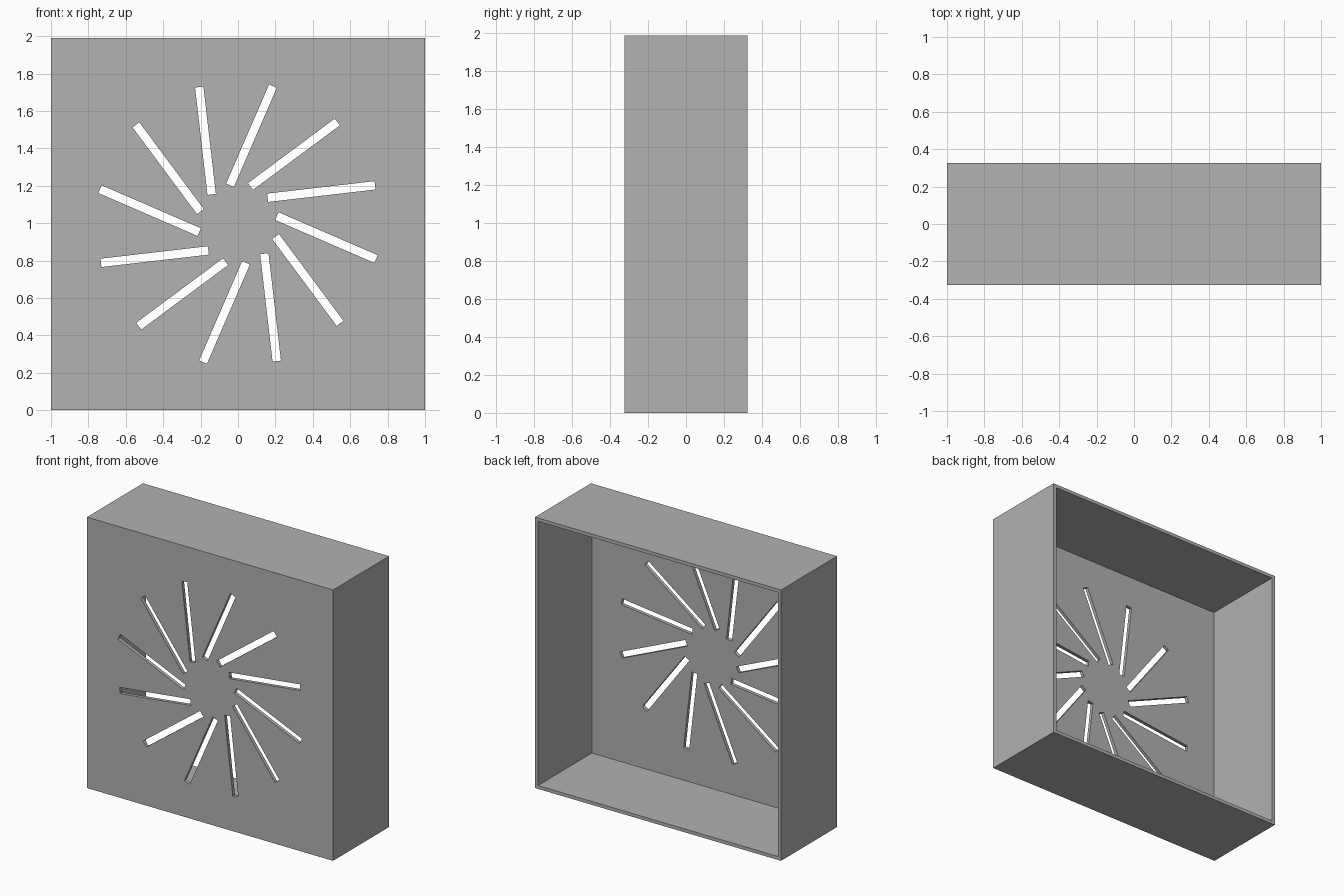
import bpy, bmesh, math
from mathutils import Matrix

W, D, H = 2.0, 0.65, 1.99       # outer size of the housing
WALL = 0.025
SLOTS = 12

cube = bpy.data.objects.get("Cube")
if cube:
    bpy.data.objects.remove(cube, do_unlink=True)

grey = bpy.data.materials.new("mid_grey")
grey.use_nodes = True
colour = (0.445, 0.445, 0.445, 1)
grey.diffuse_color = colour
grey.node_tree.nodes["Principled BSDF"].inputs["Base Color"].default_value = colour


def make_object(name, bm):
    bmesh.ops.recalc_face_normals(bm, faces=bm.faces)
    mesh = bpy.data.meshes.new(name)
    bm.to_mesh(mesh)
    bm.free()
    mesh.materials.append(grey)
    obj = bpy.data.objects.new(name, mesh)
    bpy.context.collection.objects.link(obj)
    return obj


def add_box(bm, size, matrix):
    bmesh.ops.create_cube(bm, size=1, matrix=matrix @ Matrix.Diagonal((*size, 1)))


# Housing: a thin-walled box, open at the back
bm = bmesh.new()
add_box(bm, (W, D, H), Matrix.Translation((0, 0, H / 2)))
bmesh.ops.recalc_face_normals(bm, faces=bm.faces)
back = [f for f in bm.faces if f.normal.y > 0.9]
bmesh.ops.delete(bm, geom=back, context='FACES_ONLY')
mesh = bpy.data.meshes.new("vent_housing")
bm.to_mesh(mesh)
bm.free()
mesh.materials.append(grey)
housing = bpy.data.objects.new("vent_housing", mesh)
bpy.context.collection.objects.link(housing)
shell = housing.modifiers.new("wall_thickness", 'SOLIDIFY')
shell.thickness = WALL
shell.offset = -1
shell.use_even_offset = True

# Slot cutters: a swirl of slim bars, each tilted off the radius
bm = bmesh.new()
centre = Matrix.Translation((0, 0, H / 2))
first = Matrix.Translation((-0.174, -D / 2, 0.4455)) @ Matrix.Rotation(-math.radians(96.6), 4, 'Y')
for i in range(SLOTS):
    turn = Matrix.Rotation(math.tau * i / SLOTS, 4, 'Y')
    add_box(bm, (0.578, 0.2, 0.045), centre @ turn @ first)
cutter = make_object("slot_cutter", bm)
cutter.hide_render = True

cut = housing.modifiers.new("slots", 'BOOLEAN')
cut.operation = 'DIFFERENCE'
cut.solver = 'EXACT'
cut.object = cutter

# Bake the modifiers, then drop the cutter
bpy.context.view_layer.objects.active = housing
housing.select_set(True)
for name in [m.name for m in housing.modifiers]:
    bpy.ops.object.modifier_apply(modifier=name)
bpy.data.objects.remove(cutter, do_unlink=True)
